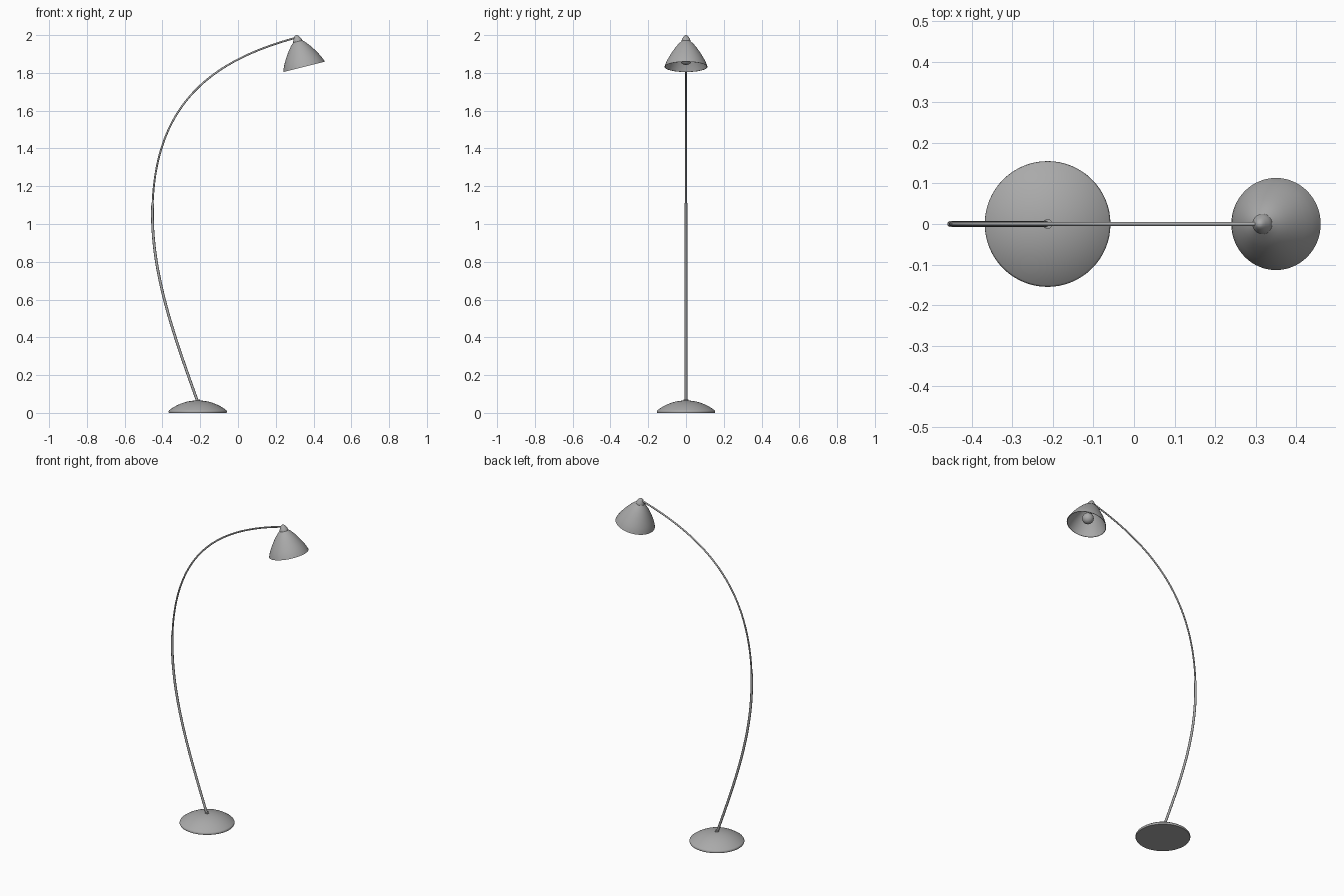
import bpy, bmesh, math
from mathutils import Matrix, Vector

if "Cube" in bpy.data.objects:
    bpy.data.objects.remove(bpy.data.objects["Cube"])

BASE = Vector((-0.213, 0, 0))
RIM = Vector((0.350, 0, 1.832))      # centre of the shade opening
TILT = math.radians(-14)

# dark grey finish for the whole lamp
GREY = bpy.data.materials.new("dark_grey")
GREY.diffuse_color = (0.4, 0.4, 0.4, 1)
GREY.use_nodes = True
GREY.node_tree.nodes["Principled BSDF"].inputs["Base Color"].default_value = GREY.diffuse_color


def finish(obj, angle=40):
    obj.data.materials.clear()
    obj.data.materials.append(GREY)
    bpy.ops.object.select_all(action='DESELECT')
    obj.select_set(True)
    bpy.context.view_layer.objects.active = obj
    bpy.ops.object.shade_smooth_by_angle(angle=math.radians(angle))


def lathe(name, profile, loc, tilt=0.0, steps=64):
    """Spin a (radius, height) profile around its local z axis."""
    bm = bmesh.new()
    vs = [bm.verts.new((r, 0, h)) for r, h in profile]
    es = [bm.edges.new(p) for p in zip(vs, vs[1:])]
    bmesh.ops.spin(bm, geom=vs + es, cent=(0, 0, 0), axis=(0, 0, 1),
                   angle=2 * math.pi, steps=steps, use_duplicate=False)
    bmesh.ops.remove_doubles(bm, verts=bm.verts, dist=1e-5)
    bmesh.ops.recalc_face_normals(bm, faces=bm.faces)
    me = bpy.data.meshes.new(name)
    bm.to_mesh(me)
    bm.free()
    obj = bpy.data.objects.new(name, me)
    bpy.context.collection.objects.link(obj)
    obj.matrix_world = Matrix.Translation(loc) @ Matrix.Rotation(tilt, 4, 'Y')
    finish(obj)
    return obj


def tube(name, points, radius, res=24):
    """Bezier tube in the xz plane; points are (handle_left, co, handle_right)."""
    cu = bpy.data.curves.new(name, 'CURVE')
    cu.dimensions = '3D'
    cu.bevel_depth = radius
    cu.bevel_resolution = 4
    cu.resolution_u = res
    cu.use_fill_caps = True
    sp = cu.splines.new('BEZIER')
    sp.bezier_points.add(len(points) - 1)
    for bp, (hl, co, hr) in zip(sp.bezier_points, points):
        bp.handle_left_type = bp.handle_right_type = 'FREE'
        bp.handle_left = (hl[0], 0, hl[1])
        bp.co = (co[0], 0, co[1])
        bp.handle_right = (hr[0], 0, hr[1])
    obj = bpy.data.objects.new(name, cu)
    bpy.context.collection.objects.link(obj)
    bpy.ops.object.select_all(action='DESELECT')
    obj.select_set(True)
    bpy.context.view_layer.objects.active = obj
    bpy.ops.object.convert(target='MESH')
    finish(bpy.context.object)


# domed base: rounded rim, then a circular cap
R = 0.246
dome = [0.152 * math.cos(i * math.pi / 24) for i in range(12)]
dome = [(r, 0.066 - R + math.sqrt(R * R - r * r)) for r in dome] + [(0, 0.066)]
lathe("base", [(0, 0), (0.153, 0), (0.155, 0.004), (0.1545, 0.009)] + dome, BASE)

# collar where the pole enters the base
lathe("pole_collar", [(0, 0.055), (0.012, 0.055), (0.012, 0.07), (0.0, 0.071)],
      BASE, steps=32)

# thicker lower pole and thinner upper arm
tube("lower_pole", [
    ((-0.214, 0.06), (-0.214, 0.06), (-0.332, 0.39)),
    ((-0.453, 0.72), (-0.453, 1.05), (-0.453, 1.07)),
    ((-0.4525, 1.09), (-0.4515, 1.11), (-0.4515, 1.11))], 0.0072)
tube("upper_arm", [
    ((-0.453, 1.05), (-0.453, 1.05), (-0.453, 1.64)),
    ((-0.134, 1.866), (0.306, 1.986), (0.306, 1.986))], 0.005, 48)

# bell-shaped shade with thin wall
outer = [(0.1135, 0), (0.108, 0.016), (0.1, 0.034), (0.089, 0.054), (0.075, 0.077),
         (0.058, 0.102), (0.04, 0.124), (0.021, 0.142)]
inner = [(r - 0.003, max(h - 0.002, 0)) for r, h in outer]
lathe("shade", [(0, 0.142)] + outer[::-1] + inner + [(0, 0.138)], RIM, TILT)

# tapered cap on top of the shade
lathe("shade_cap", [(0, 0.136), (0.025, 0.136), (0.0245, 0.143), (0.0205, 0.152),
                    (0.0145, 0.162), (0.0095, 0.169), (0.005, 0.172), (0, 0.173)],
      RIM, TILT, 48)

# bulb and its socket
rb, hb = 0.033, 0.044
lathe("bulb", [(rb * math.sin(a), hb - rb * math.cos(a))
               for a in [i * math.pi / 20 for i in range(21)]], RIM, TILT, 40)
lathe("bulb_socket", [(0, 0.07), (0.015, 0.07), (0.015, 0.139), (0, 0.139)],
      RIM, TILT, 32)
